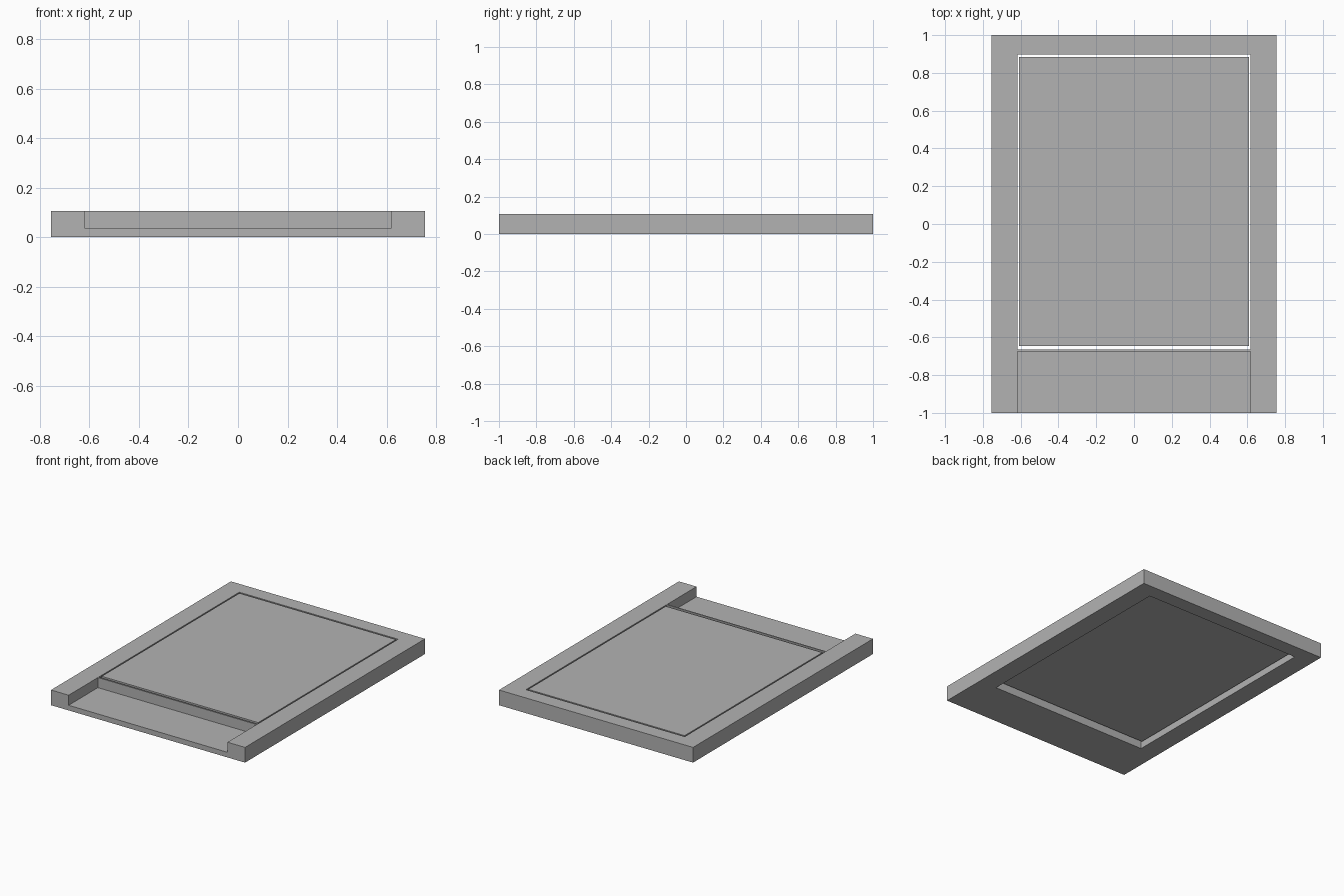
import bpy

cube = bpy.data.objects.get("Cube")
if cube:
    bpy.data.objects.remove(cube, do_unlink=True)

grey = bpy.data.materials.new("plain grey")
grey.use_nodes = True
colour = (0.45, 0.45, 0.45, 1)
grey.diffuse_color = colour
grey.node_tree.nodes["Principled BSDF"].inputs["Base Color"].default_value = colour

HEIGHT = 0.107
HALF_WIDTH = 0.755
HALF_OPENING = 0.618


def box(name, x, y, z):
    """Box symmetric in x, spanning the given y and z ranges."""
    bpy.ops.mesh.primitive_cube_add(size=1, location=(0, sum(y) / 2, sum(z) / 2))
    obj = bpy.context.object
    obj.name = name
    obj.scale = (2 * x, y[1] - y[0], z[1] - z[0])
    bpy.ops.object.transform_apply(location=True, scale=True)
    obj.data.materials.append(grey)
    return obj


def cut(target, cutter):
    """Subtract the cutter and discard it."""
    mod = target.modifiers.new("cut", 'BOOLEAN')
    mod.operation = 'DIFFERENCE'
    mod.solver = 'EXACT'
    mod.object = cutter
    bpy.context.view_layer.objects.active = target
    bpy.ops.object.modifier_apply(modifier=mod.name)
    bpy.data.objects.remove(cutter, do_unlink=True)


# Frame with a through opening and an open front channel, leaving a thin lip between
frame = box("frame", HALF_WIDTH, (-1, 1), (0, HEIGHT))
cut(frame, box("opening_cutter", HALF_OPENING, (-0.665, 0.897), (-0.1, 0.3)))
cut(frame, box("channel_cutter", HALF_OPENING, (-1.1, -0.675), (0.036, 0.3)))

# Loose panel flush with the top, raised off the ground
box("panel", 0.609, (-0.645, 0.885), (0.04, HEIGHT))
